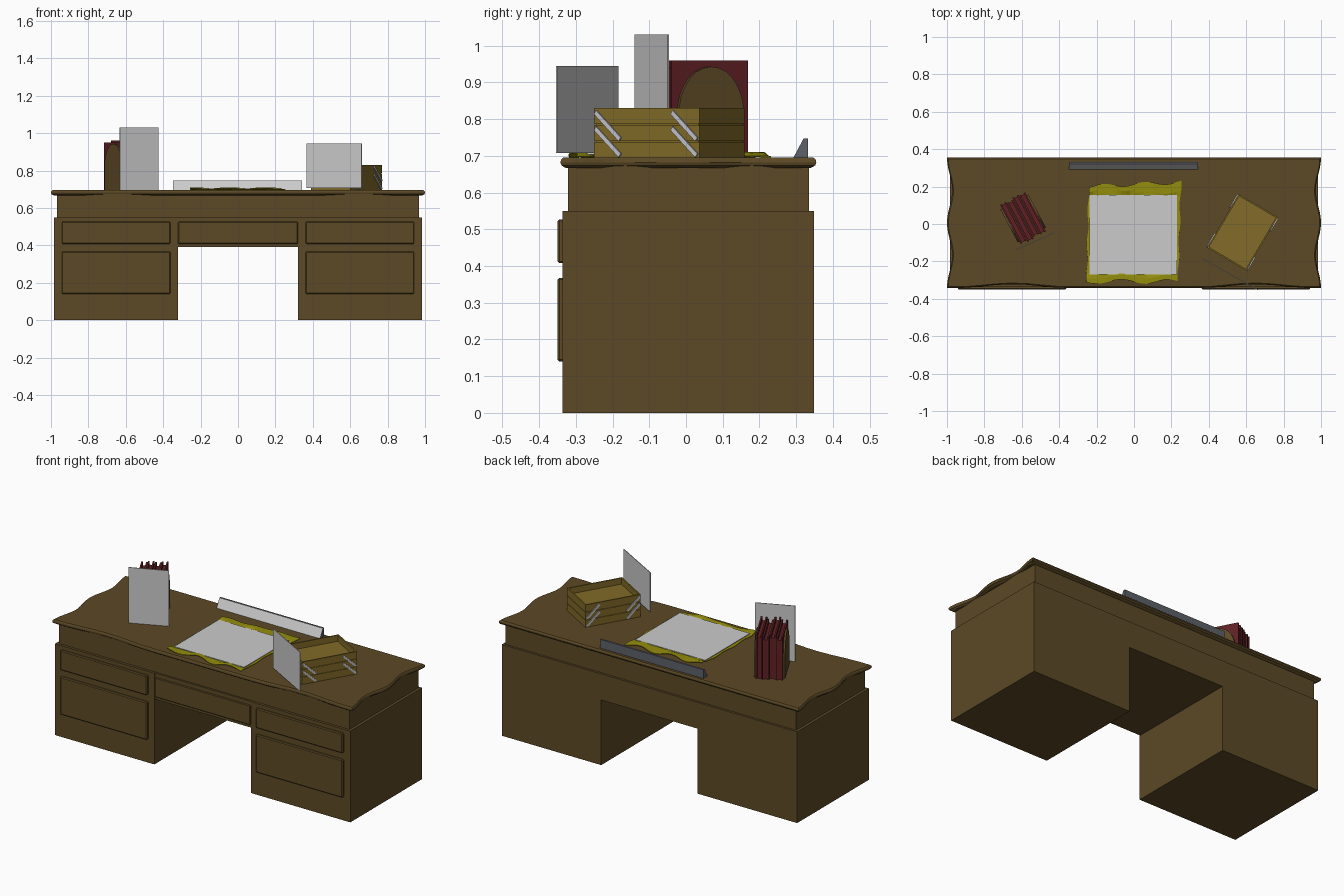
import bpy, bmesh, math
from mathutils import Matrix, Vector

if "Cube" in bpy.data.objects:
    bpy.data.objects.remove(bpy.data.objects["Cube"])


def material(name, rgb):
    m = bpy.data.materials.new(name)
    m.diffuse_color = (*rgb, 1)
    m.use_nodes = True
    m.node_tree.nodes["Principled BSDF"].inputs["Base Color"].default_value = m.diffuse_color
    return m


WOOD = material("dark_wood", (0.107, 0.067, 0.019))
TAN = material("tan_wood", (0.223, 0.147, 0.021))
RED = material("maroon_cover", (0.114, 0.015, 0.018))
WHITE = material("paper_white", (0.60, 0.60, 0.60))
YELLOW = material("old_parchment", (0.30, 0.27, 0.004))
SILVER = material("silver", (0.55, 0.55, 0.60))
SLATE = material("slate_grey", (0.11, 0.12, 0.14))


def finish(name, bm, *mats):
    bmesh.ops.recalc_face_normals(bm, faces=bm.faces)
    me = bpy.data.meshes.new(name)
    bm.to_mesh(me)
    bm.free()
    ob = bpy.data.objects.new(name, me)
    bpy.context.collection.objects.link(ob)
    for m in mats:
        me.materials.append(m)
    return ob


def box(name, mat, x0, x1, y0, y1, z0, z1, frame=None, bevel=0):
    """Box from its limits, optionally placed in a rotated frame."""
    bm = bmesh.new()
    bmesh.ops.create_cube(bm, size=1)
    size = Matrix.Diagonal((x1 - x0, y1 - y0, z1 - z0, 1))
    move = Matrix.Translation(((x0 + x1) / 2, (y0 + y1) / 2, (z0 + z1) / 2))
    bm.transform(move @ size)
    if bevel:
        bmesh.ops.bevel(bm, geom=bm.edges[:], offset=bevel, segments=1, affect='EDGES')
    if frame:
        bm.transform(frame)
    return finish(name, bm, mat)


def prism(name, mats, pts, x0, x1, frame=None):
    """Extrude a (y, z) profile along x."""
    bm = bmesh.new()
    a = [bm.verts.new((x0, y, z)) for y, z in pts]
    face = bm.faces.new(a)
    ext = bmesh.ops.extrude_face_region(bm, geom=[face])['geom']
    bmesh.ops.translate(bm, vec=(x1 - x0, 0, 0),
                        verts=[v for v in ext if isinstance(v, bmesh.types.BMVert)])
    if frame:
        bm.transform(frame)
    return finish(name, bm, *mats)


def placed(x, y, degrees):
    return Matrix.Translation((x, y, 0)) @ Matrix.Rotation(math.radians(degrees), 4, 'Z')


# Desk body: pedestals, bridge and the frieze under the top
for side, s in (("left", -1), ("right", 1)):
    a, b = sorted((s * 0.322, s * 0.985))
    box(side + "_pedestal", WOOD, a, b, -0.337, 0.348, 0, 0.55)
    a, b = sorted((s * 0.362, s * 0.942))
    box(side + "_upper_drawer", WOOD, a, b, -0.35, -0.33, 0.408, 0.527, bevel=0.005)
    box(side + "_lower_drawer", WOOD, a, b, -0.35, -0.33, 0.14, 0.368, bevel=0.005)
box("bridge", WOOD, -0.322, 0.322, -0.333, 0.348, 0.392, 0.55)
box("middle_drawer", WOOD, -0.32, 0.32, -0.34, -0.33, 0.408, 0.527, bevel=0.004)
box("frieze", WOOD, -0.968, 0.968, -0.322, 0.335, 0.55, 0.675)


# Desk top: moulded edge, scalloped ends and a shallow scalloped front
def top_outline(inset):
    pts, n = [], 24
    for i in range(n):                                   # front edge
        x = -1 + 2 * i / n
        t = min(max((abs(x) - 0.35) / 0.6, 0), 1)
        pts.append((x, -0.342 + 0.02 * math.sin(math.pi * t) ** 2))
    for i in range(n):                                   # right end
        u = i / n
        pts.append((1 - 0.028 * math.sin(2 * math.pi * u) ** 2, -0.342 + 0.697 * u))
    pts.append((1, 0.355))
    pts.append((-1, 0.355))
    for i in range(1, n):                                # left end
        u = 1 - i / n
        pts.append((-1 + 0.028 * math.sin(2 * math.pi * u) ** 2, -0.342 + 0.697 * u))
    return [(x * (1 - inset), y * (1 - inset / 0.35)) for x, y in pts]


bm = bmesh.new()
rings = [[bm.verts.new((x, y, z)) for x, y in top_outline(i)]
         for i, z in ((0.015, 0.667), (0.003, 0.674), (0, 0.682), (0.002, 0.69), (0.007, 0.695))]
for r, q in zip(rings, rings[1:]):
    for k in range(len(r)):
        j = (k + 1) % len(r)
        bm.faces.new((r[k], r[j], q[j], q[k]))
bm.faces.new(rings[0])
bm.faces.new(rings[-1])
finish("desk_top", bm, WOOD)

# Parchment: wavy sheet with torn ends
bm = bmesh.new()
N = 20
bmesh.ops.create_grid(bm, x_segments=N, y_segments=N, size=1)
for v in bm.verts:
    u, w = v.co.x, v.co.y
    t = (w + 1) / 2
    low = -0.308 - 0.012 * math.sin(6 * u)
    high = 0.213 + 0.012 * u + 0.01 * math.sin(7 * u)
    x = u * 0.243 + 0.004 * math.sin(9 * w) + 0.008 * u * w * (u > 0) + 0.005 * u * (1 - w) * (u < 0)
    y = low + (high - low) * t
    outside = y < -0.27 or y > 0.155
    wave = 0.5 + 0.5 * math.sin(8 * u + 3 * w)
    v.co = (x, y, 0.699 + wave * (0.012 if outside else 0.003))
sheet = finish("parchment", bm, YELLOW)
sheet.modifiers.new("thickness", 'SOLIDIFY').thickness = 0.003

# Loose paper
box("paper_sheet", WHITE, -0.237, 0.23, -0.27, 0.155, 0.704, 0.708)


# Standing sheets
def standing_sheet(name, p, q, z0, z1):
    d = Vector(q) - Vector(p)
    box(name, WHITE, 0, d.length, -0.002, 0.002, z0, z1,
        placed(p[0], p[1], math.degrees(math.atan2(d.y, d.x))))


standing_sheet("left_standing_sheet", (-0.632, -0.138), (-0.427, -0.048), 0.695, 1.03)
standing_sheet("right_standing_sheet", (0.366, -0.185), (0.662, -0.352), 0.708, 0.945)

# Desk plate: wedge with a pale front
plate = prism("desk_plate", (SLATE, WHITE),
              [(0.292, 0.694), (0.332, 0.694), (0.332, 0.747), (0.32, 0.747)], -0.348, 0.342)
for p in plate.data.polygons:
    p.material_index = 1 if p.normal.y < -0.5 else 0

# Letter trays: three stacked tiers, the top one open
TRAY = placed(0.58, -0.045, 59.5)            # local x runs along the long side
L, W = 0.166, 0.122
for i, (z0, z1) in enumerate(((0.695, 0.738), (0.741, 0.784), (0.787, 0.83))):
    box(f"tray_floor_{i}", TAN, -L + 0.004, L - 0.004, -W + 0.004, W - 0.004, z0 - 0.003, z0 + 0.006, TRAY)
    for s in (-1, 1):
        a, b = sorted((s * W, s * (W - 0.008)))
        box(f"tray_long_side_{i}", TAN, -L, L, a, b, z0, z1, TRAY)
        a, b = sorted((s * L, s * (L - 0.008)))
        box(f"tray_short_side_{i}", TAN, a, b, -W + 0.008, W - 0.008, z0, z1, TRAY)

# Slanted silver struts joining the tiers
for s in (-1, 1):
    for x in (-L + 0.002, L - 0.088):
        for z in (0.82, 0.776):
            bm = bmesh.new()
            y0, y1 = s * (W - 0.001), s * (W + 0.006)
            front, back = [[bm.verts.new((x + dx, y, z + dz)) for dx, dz in
                            ((0, -0.006), (0.078, -0.08), (0.085, -0.07), (0.007, 0.004))]
                           for y in (y0, y1)]
            bm.faces.new(front)
            bm.faces.new(back)
            for k in range(4):
                j = (k + 1) % 4
                bm.faces.new((front[k], front[j], back[j], back[k]))
            bm.transform(TRAY)
            finish("tray_strut", bm, SILVER)

# Books: covers rising above the pages, slightly staggered
BOOKS = placed(-0.592, 0.03, 28)             # local x runs across the row
for i in range(4):
    x = -0.076 + i * 0.038
    shift = (0.004, -0.004, 0.006, 0)[i]
    y0, y1 = -0.118 + shift, 0.118 + shift
    top = 0.96 if i % 2 else 0.95
    for k, c in enumerate((x, x + 0.027)):
        box(f"book_cover_{i}_{k}", RED, c, c + 0.009, y0, y1, 0.695, top, BOOKS)
    box(f"book_pages_{i}", RED, x + 0.008, x + 0.028, y0 + 0.004, y1 - 0.006, 0.695, top - 0.02, BOOKS)

# Pointed-arch bookends
arch = [(0.1, 0.695), (0.1, 0.83)]
for k in range(1, 7):
    t = k / 6
    arch.append((0.1 * (1 - t ** 1.5), 0.83 + 0.113 * math.sin(t * math.pi / 2) ** 0.9))
arch += [(-y, z) for y, z in reversed(arch[:-1])]
prism("left_bookend", (WOOD,), arch, -0.086, -0.076, BOOKS)
prism("right_bookend", (WOOD,), arch, 0.074, 0.084, BOOKS)
